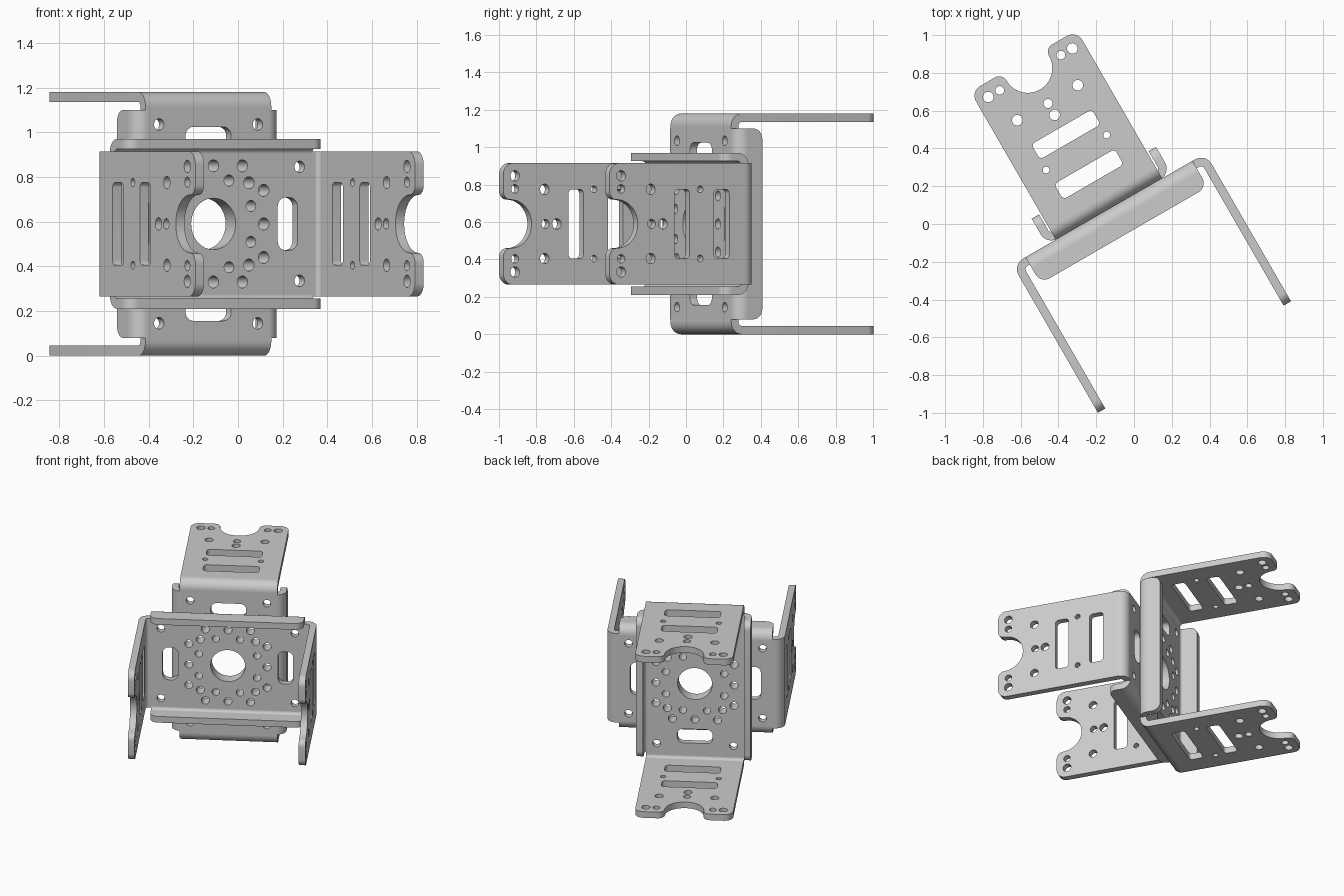
import bpy, bmesh
from math import sin, cos, pi, radians
from mathutils import Vector, Matrix

if "Cube" in bpy.data.objects:
    bpy.data.objects.remove(bpy.data.objects["Cube"])

T, R = 0.045, 0.065            # sheet thickness, outer bend radius
ARM_P, FLANGE_Q = 0.59, 0.38   # outer faces of arms and flanges
ARM_H, FLANGE_H = 0.325, 0.51  # half widths of arms and flanges
ARM_W, FLANGE_W = 0.905, 0.16  # how far they stand out


def outline(corners, n=10):
    """Right-angled outline from (x, y, fillet radius) corners."""
    pts = []
    for i, (x, y, r) in enumerate(corners):
        p = Vector((x, y))
        if r == 0:
            new = [p]
        else:
            d0 = (Vector(corners[i - 1][:2]) - p).normalized()
            d1 = (Vector(corners[(i + 1) % len(corners)][:2]) - p).normalized()
            c = p + r * (d0 + d1)
            new = [c - r * (d1 * cos(k / n * pi / 2) + d0 * sin(k / n * pi / 2))
                   for k in range(n + 1)]
        for q in new:
            if not pts or (q - pts[-1]).length > 1e-5:
                pts.append(q)
    return pts


def rect(x0, y0, x1, y1, r):
    return outline([(x0, y0, r), (x1, y0, r), (x1, y1, r), (x0, y1, r)], 6)


def circle(x, y, r, n=24):
    return [Vector((x + r * cos(2 * pi * k / n), y + r * sin(2 * pi * k / n))) for k in range(n)]


def add_panel(bm, loops, place):
    """Flat sheet with holes; place maps (x, y, depth) to bracket space."""
    cu = bpy.data.curves.new("panel", 'CURVE')
    cu.dimensions, cu.fill_mode, cu.extrude = '2D', 'BOTH', T / 2
    for loop in loops:
        s = cu.splines.new('POLY')
        s.points.add(len(loop) - 1)
        for pt, q in zip(s.points, loop):
            pt.co = (q.x, q.y, 0, 1)
        s.use_cyclic_u = True
    ob = bpy.data.objects.new("panel", cu)
    bpy.context.collection.objects.link(ob)
    dg = bpy.context.evaluated_depsgraph_get()
    me = bpy.data.meshes.new_from_object(ob.evaluated_get(dg))
    part = bmesh.new()
    part.from_mesh(me)
    bmesh.ops.remove_doubles(part, verts=part.verts, dist=1e-5)
    for v in part.verts:
        v.co = place(*v.co)
    bmesh.ops.recalc_face_normals(part, faces=part.faces)
    part.to_mesh(me)
    part.free()
    bm.from_mesh(me)
    bpy.data.objects.remove(ob)
    bpy.data.curves.remove(cu)
    bpy.data.meshes.remove(me)


def add_bend(bm, edge, half, place, n=10):
    """Quarter-round fold between the plate and an arm or flange."""
    prof = [(edge - R + r * sin(k / n * pi / 2), R - r * cos(k / n * pi / 2))
            for r, ks in ((R, range(n + 1)), (R - T, range(n, -1, -1))) for k in ks]
    rows = [[bm.verts.new(place(a, h, w)) for a, w in prof] for h in (-half, half)]
    m = len(prof)
    faces = [bm.faces.new((rows[0][i], rows[0][(i + 1) % m], rows[1][(i + 1) % m], rows[1][i]))
             for i in range(m)]
    for row in rows:
        faces += [bm.faces.new((row[k], row[k + 1], row[m - 2 - k], row[m - 1 - k])) for k in range(n)]
    bmesh.ops.recalc_face_normals(bm, faces=faces)


def build_bracket():
    bm = bmesh.new()
    # base plate: cross-shaped outline, hub bore, bolt rings, corner holes, end slots
    a, b, c, d = ARM_P - R, ARM_H, FLANGE_H, FLANGE_Q - R
    corner = [(a, b), (c, b), (c, d)]
    border = [(x, y, 0) for x, y in corner]
    border += [(-x, y, 0) for x, y in corner[::-1]]
    border += [(-x, -y, 0) for x, y in corner]
    border += [(x, -y, 0) for x, y in corner[::-1]]
    loops = [outline(border), circle(0, 0, 0.115, 48)]
    for k in range(8):
        for rad, ang, size in ((0.21, 22.5 + 45 * k, 0.025), (0.26, 45 * k, 0.027),
                               (0.30, 30 * (k + k // 2 + 1), 0.027)):
            t = radians(ang)
            loops.append(circle(rad * cos(t), rad * sin(t), size))
    for s in (-1, 1):
        x0, x1 = sorted((s * 0.332, s * 0.434))
        loops.append(rect(x0, -0.118, x1, 0.118, 0.04))
        loops += [circle(s * 0.445, q, 0.026) for q in (-0.255, 0.255)]
    add_panel(bm, loops, lambda x, y, z: (x, y, z + T / 2))

    # arm: rounded lobes with U notch, two slots and mounting holes
    arm = [outline([(-ARM_H, R, 0), (ARM_H, R, 0), (ARM_H, ARM_W, 0.06), (0.13, ARM_W, 0.045),
                    (0.13, 0.73, 0.13), (-0.13, 0.73, 0.13), (-0.13, ARM_W, 0.045),
                    (-ARM_H, ARM_W, 0.06)]),
           rect(-0.185, 0.165, 0.185, 0.26, 0.022), rect(-0.185, 0.41, 0.185, 0.502, 0.022),
           circle(0, 0.645, 0.024), circle(0, 0.575, 0.028)]
    for s in (-1, 1):
        for q, w, r in ((0.257, 0.833, 0.028), (0.187, 0.833, 0.023),
                        (0.185, 0.65, 0.028), (0.185, 0.345, 0.018)):
            arm.append(circle(s * q, w, r))
    # stiffening flange with rounded free corners
    flange = [outline([(-FLANGE_H, R, 0), (FLANGE_H, R, 0),
                       (FLANGE_H, FLANGE_W, 0.055), (-FLANGE_H, FLANGE_W, 0.055)])]
    for s in (-1, 1):
        add_panel(bm, arm, lambda x, y, z: (s * (ARM_P - T / 2 + z), x, y))
        add_panel(bm, flange, lambda x, y, z: (x, s * (FLANGE_Q - T / 2 + z), y))
        add_bend(bm, ARM_P, ARM_H, lambda e, h, w: (s * e, h, w))
        add_bend(bm, FLANGE_Q, FLANGE_H, lambda e, h, w: (h, s * e, w))
    me = bpy.data.meshes.new("bracket")
    bm.to_mesh(me)
    bm.free()
    return me


# two identical brackets back to back, the second turned a quarter turn
U = Vector((cos(pi / 6), sin(pi / 6), 0))
V = Vector((-sin(pi / 6), cos(pi / 6), 0))
Z = Vector((0, 0, 1))
origin = -0.075 * U + 0.135 * V + 0.59 * Z
mesh = build_bracket()
for name, axes, data in (("front_bracket", (U, Z, -V), mesh),
                         ("back_bracket", (Z, U, V), mesh.copy())):
    ob = bpy.data.objects.new(name, data)
    bpy.context.collection.objects.link(ob)
    ob.matrix_world = Matrix.Translation(origin) @ Matrix(axes).transposed().to_4x4()
    bpy.ops.object.select_all(action='DESELECT')
    ob.select_set(True)
    bpy.context.view_layer.objects.active = ob
    bpy.ops.object.shade_smooth_by_angle(angle=radians(30))
